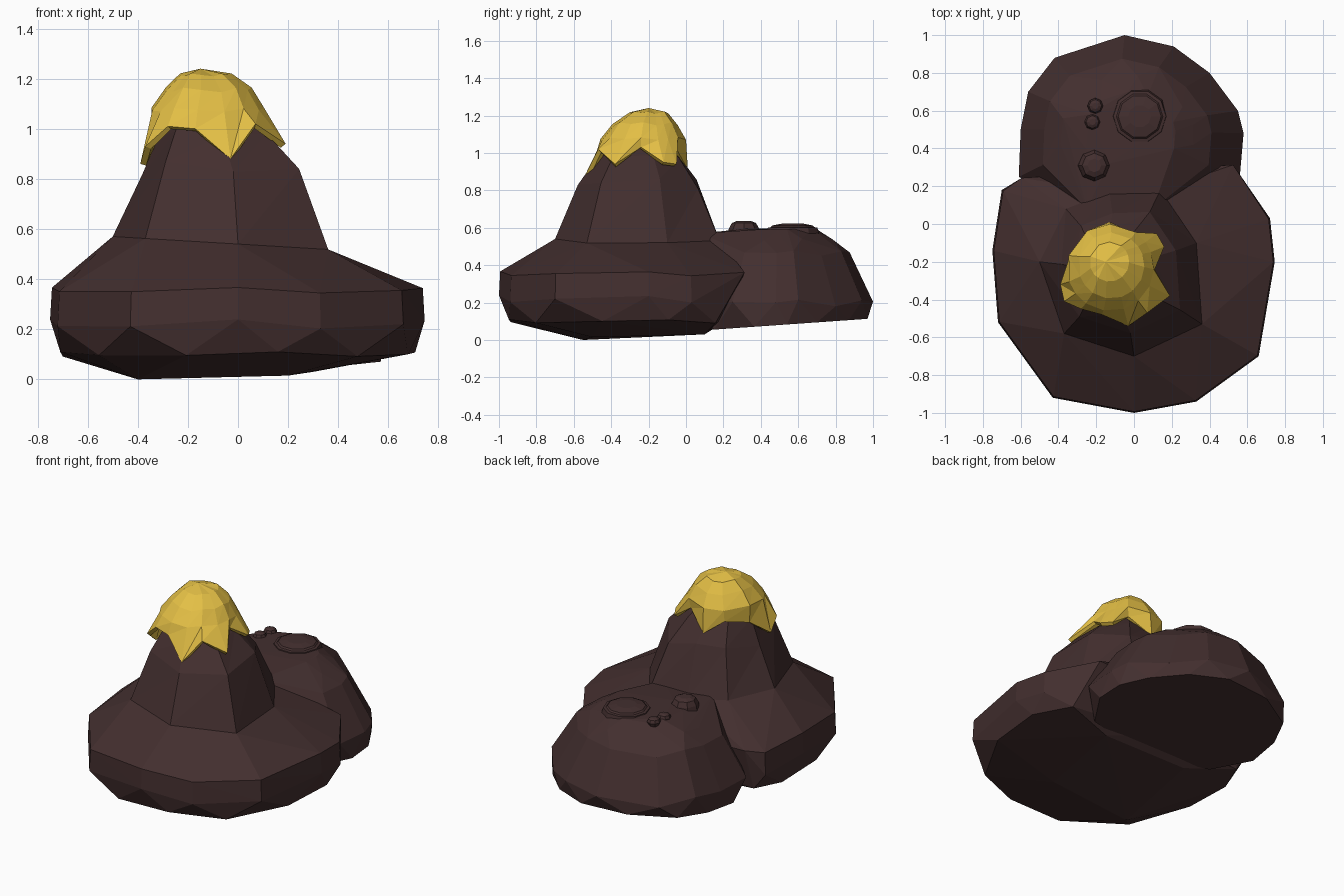
import bpy, bmesh, math
from mathutils import Vector

default = bpy.data.objects.get("Cube")
if default:
    bpy.data.objects.remove(default, do_unlink=True)


def make_material(name, rgb):
    mat = bpy.data.materials.new(name)
    mat.use_nodes = True
    mat.diffuse_color = (*rgb, 1)
    mat.node_tree.nodes["Principled BSDF"].inputs["Base Color"].default_value = (*rgb, 1)
    return mat


brown = make_material("dark brown", (.056, .028, .028))
gold = make_material("gold", (.77, .52, .06))


def finish(name, bm, mat):
    bmesh.ops.recalc_face_normals(bm, faces=bm.faces[:])
    mesh = bpy.data.meshes.new(name)
    bm.to_mesh(mesh)
    bm.free()
    mesh.materials.append(mat)
    obj = bpy.data.objects.new(name, mesh)
    bpy.context.scene.collection.objects.link(obj)
    return obj


def scaled_ring(outline, centre, scale, z, wobble=0.0, shift=0.0, tilt=(0, 0)):
    """Scale an outline about its centre, shift it in x, then tilt and wobble its height."""
    cx, cy = centre
    ring = []
    for i, (x, y) in enumerate(outline):
        px, py = cx + (x - cx) * scale + shift, cy + (y - cy) * scale
        height = z + wobble * math.sin(i * 2.3) + tilt[0] * px + tilt[1] * py
        ring.append(Vector((px, py, height)))
    return ring


def midpoints(outline):
    """Outline through the middle of every side, to stagger the facets."""
    return [((a[0] + b[0]) / 2, (a[1] + b[1]) / 2)
            for a, b in zip(outline, outline[1:] + outline[:1])]


def faceted_rock(name, points):
    """Wrap a cloud of points in flat facets."""
    bm = bmesh.new()
    for p in points:
        bm.verts.new(p)
    result = bmesh.ops.convex_hull(bm, input=bm.verts[:])
    loose = {v for v in result["geom_interior"] + result["geom_unused"]
             if isinstance(v, bmesh.types.BMVert)}
    bmesh.ops.delete(bm, geom=list(loose), context="VERTS")
    return finish(name, bm, brown)


def loft(name, rings, mat):
    """Skin rings of equal length, closing the last one to a point or face."""
    bm = bmesh.new()
    rows = [[bm.verts.new(p) for p in ring] for ring in rings]
    for low, high in zip(rows, rows[1:]):
        n = len(low)
        for i in range(n):
            j = (i + 1) % n
            if len(high) == 1:
                bm.faces.new((low[i], low[j], high[0]))
            else:
                bm.faces.new((low[i], low[j], high[j]))
                bm.faces.new((low[i], high[j], high[i]))
    if len(rows[-1]) > 1:
        bm.faces.new(rows[-1])
    return finish(name, bm, mat)


# Outlines seen from above
foot = [(.36, -.53), (.33, -.1), (.14, .18), (-.13, .17),
        (-.36, .08), (-.5, -.2), (-.37, -.58), (0, -.7)]
base = [(.66, -.7), (.745, -.2), (.72, .03), (.53, .32), (-.6, .25), (-.7, .18),
        (-.75, -.14), (-.72, -.52), (-.43, -.92), (0, -1), (.33, -.94)]
mound = [(.58, .48), (.55, .6), (.4, .8), (.21, .94), (-.05, 1), (-.42, .88),
         (-.56, .7), (-.6, .5), (-.61, .25), (-.3, .05), (.3, .05), (.56, .25)]

# Wide front base with a rounded underside, undercut at the back
middle = (0, -.33)
core = (-.07, -.25)
foot_ring = scaled_ring(foot, core, 1, .54, tilt=(-.06, 0))
points = scaled_ring(midpoints(base), middle, .965, .1, .01)
points += scaled_ring(base, middle, 1, .22, .02)
for p in points:
    p.y = min(p.y, .22)
points += scaled_ring(base, middle, .99, .355, .012)
points += foot_ring
points += [Vector(p) for p in ((-.4, -.55, 0), (.2, -.5, .015), (-.3, .1, .03), (.3, .1, .03))]
faceted_rock("front_base", points)

# Tapering peak
loft("peak", [foot_ring] + [scaled_ring(foot, core, s, z, w, dx)
                            for s, z, w, dx in ((.73, .84, .03, 0), (.5, .98, .01, -.03),
                                                (.3, 1.08, 0, -.06))], brown)

# Rounded rear mound, its underside and front buried in the base and peak
middle = (-.02, .5)
points = scaled_ring(midpoints(mound), middle, 1, .045, tilt=(0, .07))
points += scaled_ring(mound, middle, 1, .2, .02)
points += scaled_ring(mound, middle, .75, .465, .015, -.02)
points += scaled_ring(midpoints(mound), middle, .6, .53, .015, -.02)
points += scaled_ring(mound, middle, .4, .59, .005)
points += [Vector(p) for p in ((-.25, .08, .57), (.1, .08, .57))]
faceted_rock("rear_mound", points)


# Shallow blisters on the mound, each a stepped rim with a raised centre
def blister(name, x, y, radius, sides, profile):
    rings = [[Vector((x + radius * s * math.cos(math.tau * i / sides),
                      y + radius * s * math.sin(math.tau * i / sides), z))
              for i in range(sides)] for s, z in profile]
    loft(name, rings, brown)


blister("large_blister", .03, .57, .15, 10,
        [(1, .56), (.93, .6), (.82, .603), (.76, .612), (.4, .622)])
blister("medium_blister", -.21, .31, .09, 8,
        [(1, .55), (.9, .595), (.72, .625), (.4, .637)])
for label, x, y in (("inner", -.22, .54), ("outer", -.205, .625)):
    blister(label + "_bubble", x, y, .042, 8,
            [(.7, .56), (1, .592), (.8, .61), (.4, .618)])

# Golden cap with a ragged dripping rim
rim = [Vector(p) for p in (
    (.19, -.38, .94), (.11, -.24, 1.03), (.16, -.12, .95), (.12, -.05, .94),
    (0, -.05, 1.02), (-.13, .01, .91), (-.25, -.04, 1), (-.34, -.17, .97),
    (-.39, -.32, .86), (-.37, -.41, .93), (-.28, -.45, 1.01), (-.17, -.48, 1),
    (-.03, -.54, .88), (.07, -.47, 1.02))]


def cap_ring(cx, cy, radius, z, wobble):
    ring = []
    for i, p in enumerate(rim):
        d = Vector((p.x + .13, p.y + .23, 0)).normalized()
        ring.append(Vector((cx, cy, z + wobble * math.sin(i * 2))) + d * radius)
    return ring


cap = loft("golden_cap", [rim, cap_ring(-.125, -.23, .23, 1.075, .008),
                          cap_ring(-.12, -.22, .175, 1.155, .01),
                          cap_ring(-.13, -.2, .105, 1.215, .006),
                          [Vector((-.15, -.2, 1.24))]], gold)
shell = cap.modifiers.new("thickness", "SOLIDIFY")
shell.thickness = .025
shell.offset = -1
